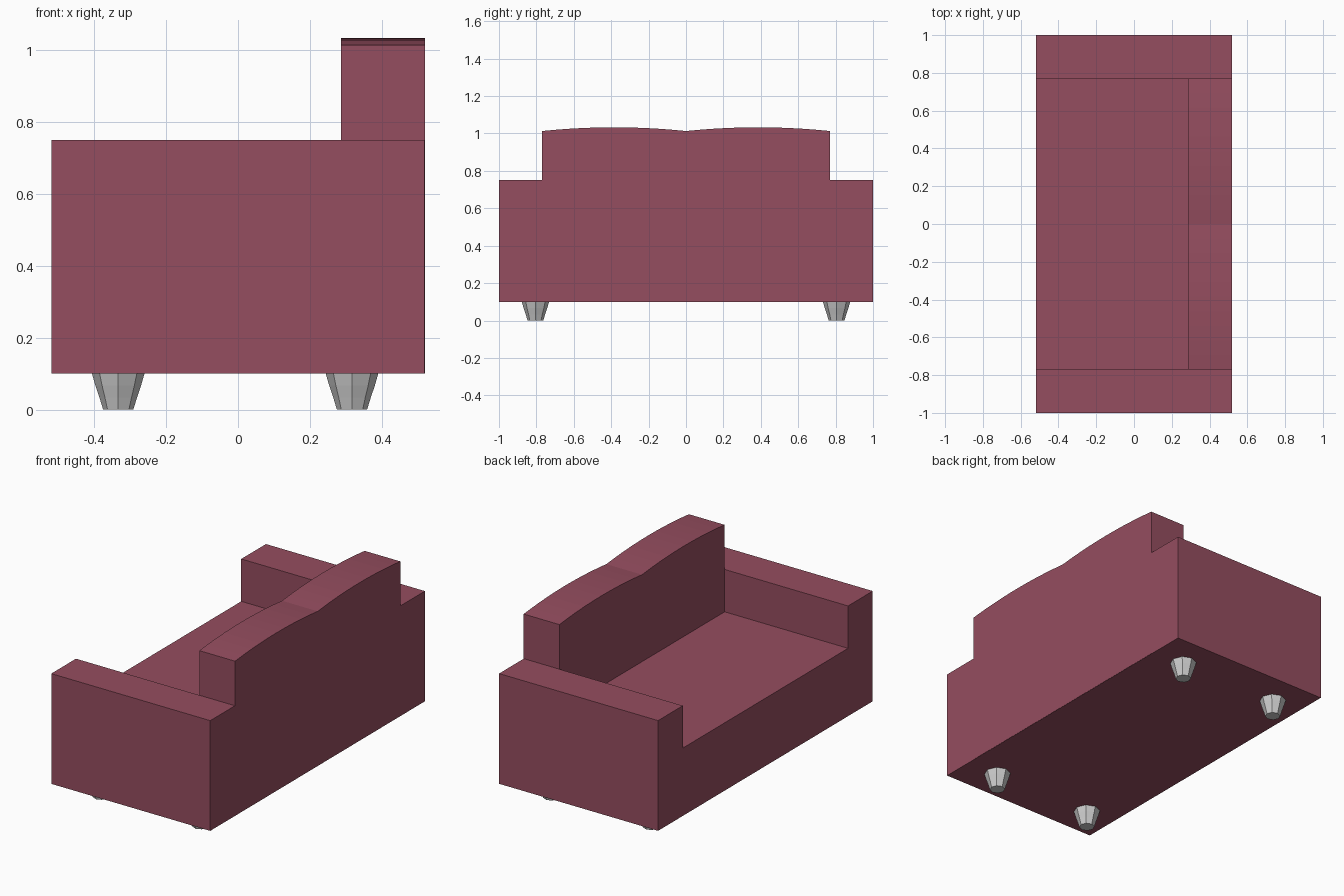
import bpy, bmesh, math

if "Cube" in bpy.data.objects:
    bpy.data.objects.remove(bpy.data.objects["Cube"])

fabric = bpy.data.materials.new("fabric")
fabric.diffuse_color = (0.30, 0.075, 0.115, 1)
fabric.use_nodes = True
fabric.node_tree.nodes["Principled BSDF"].inputs["Base Color"].default_value = fabric.diffuse_color


def make_object(name, bm, material=None):
    bmesh.ops.recalc_face_normals(bm, faces=bm.faces)
    mesh = bpy.data.meshes.new(name)
    bm.to_mesh(mesh)
    bm.free()
    obj = bpy.data.objects.new(name, mesh)
    bpy.context.collection.objects.link(obj)
    if material:
        mesh.materials.append(material)
    return obj


def extrude_profile(name, profile, x0, x1, material):
    """Extrude a closed (y, z) outline along x."""
    bm = bmesh.new()
    face = bm.faces.new([bm.verts.new((x0, y, z)) for y, z in profile])
    ext = bmesh.ops.extrude_face_region(bm, geom=[face])
    moved = [v for v in ext["geom"] if isinstance(v, bmesh.types.BMVert)]
    bmesh.ops.translate(bm, verts=moved, vec=(x1 - x0, 0, 0))
    return make_object(name, bm, material)


# Seat and both arms as one U-shaped block
extrude_profile("seat_and_arms", [
    (-1, 0.1), (1, 0.1), (1, 0.75), (0.77, 0.75),
    (0.77, 0.5), (-0.77, 0.5), (-0.77, 0.75), (-1, 0.75)], -0.518, 0.519, fabric)

# Backrest with two shallow humps along its top
W, STEPS = 0.77, 10
outline = [(-W, 0.101), (W, 0.101)]
for i in range(2 * STEPS + 1):
    t = i / STEPS
    u = 2 * (t % 1) - 1
    outline.append((W - W * t, 1.013 + 0.02 * (1 - u * u)))
extrude_profile("backrest", outline, 0.287, 0.52, fabric)

# Four tapered eight-sided feet
FOOT = [(0.042, 0), (0.052, 0.033), (0.0635, 0.067), (0.073, 0.1)]
for side, y in (("left", -0.805), ("right", 0.805)):
    for end, x in (("front", -0.333), ("back", 0.317)):
        bm = bmesh.new()
        rings = [[bm.verts.new((x + r * math.cos(k * math.pi / 4),
                                y + r * math.sin(k * math.pi / 4), z))
                  for k in range(8)] for r, z in FOOT]
        for a, b in zip(rings, rings[1:]):
            for k in range(8):
                n = (k + 1) % 8
                bm.faces.new((a[k], a[n], b[n], b[k]))
        bm.faces.new(rings[0][::-1])
        bm.faces.new(rings[-1])
        make_object(f"foot_{end}_{side}", bm)
